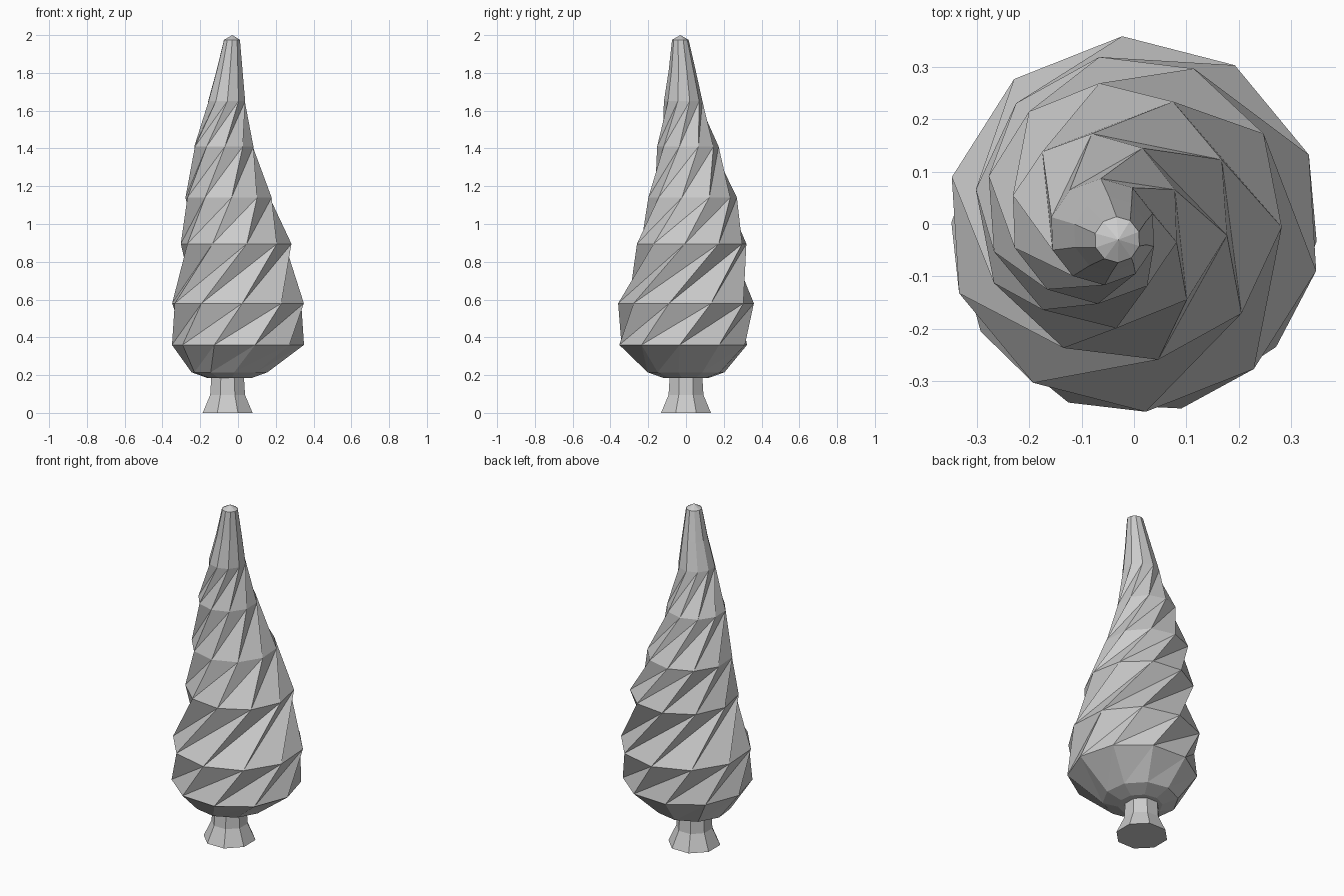
import bpy, bmesh
from math import cos, sin, radians

if "Cube" in bpy.data.objects:
    bpy.data.objects.remove(bpy.data.objects["Cube"])

N = 10


def ring(bm, cx, cy, z, r, phase, sides):
    # ring of evenly spaced vertices
    return [bm.verts.new((cx + r * cos(radians(phase) + i * radians(360 / sides)),
                          cy + r * sin(radians(phase) + i * radians(360 / sides)), z))
            for i in range(sides)]


def finish(bm, name):
    bmesh.ops.remove_doubles(bm, verts=bm.verts, dist=0.0005)
    bmesh.ops.recalc_face_normals(bm, faces=bm.faces)
    mesh = bpy.data.meshes.new(name)
    bm.to_mesh(mesh)
    bm.free()
    obj = bpy.data.objects.new(name, mesh)
    bpy.context.collection.objects.link(obj)
    return obj


def twist_band(bm, low, up, shift):
    # two triangles per side, leaning by 'shift' steps around the ring
    n = len(low)
    for i in range(n):
        a, b = low[i], low[(i + 1) % n]
        c, d = up[(i + shift) % n], up[(i + shift + 1) % n]
        bm.faces.new((a, b, d))
        bm.faces.new((a, d, c))


# Twisted foliage: centre x, centre y, height, radius, phase, twist from ring below
rings = [
    (-0.045, 0.00, 0.185, 0.12, 25, 0),
    (-0.045, 0.00, 0.215, 0.205, 25, 0),
    (0.00, -0.015, 0.36, 0.35, 33, 0),
    (0.00, 0.00, 0.58, 0.36, 21.6, 1),
    (-0.01, 0.03, 0.895, 0.295, 29, 1),
    (-0.05, 0.035, 1.14, 0.235, 22, 1),
    (-0.075, 0.01, 1.41, 0.163, 20, 1),
    (-0.06, -0.015, 1.65, 0.102, 20, 1),
    (-0.045, -0.02, 1.81, 0.072, 20, 0),
    (-0.032, -0.03, 1.975, 0.044, 20, 0),
]
bm = bmesh.new()
prev = None
for cx, cy, z, r, phase, shift in rings:
    cur = ring(bm, cx, cy, z, r, phase, N)
    if prev:
        twist_band(bm, prev, cur, shift)
    else:
        bm.faces.new(cur[::-1])
    prev = cur
# pointed cap
tip = bm.verts.new((-0.03, -0.03, 2.0))
for i in range(N):
    bm.faces.new((prev[i], prev[(i + 1) % N], tip))
finish(bm, "foliage")

# Flared trunk
bm = bmesh.new()
prev = None
for z, r in ((0, 0.143), (0.095, 0.1), (0.2, 0.093)):
    cur = ring(bm, -0.055, 0, z, r, 22.5, 8)
    if prev:
        for i in range(8):
            j = (i + 1) % 8
            bm.faces.new((prev[i], prev[j], cur[j], cur[i]))
    else:
        bm.faces.new(cur[::-1])
    prev = cur
bm.faces.new(prev)
finish(bm, "trunk")
